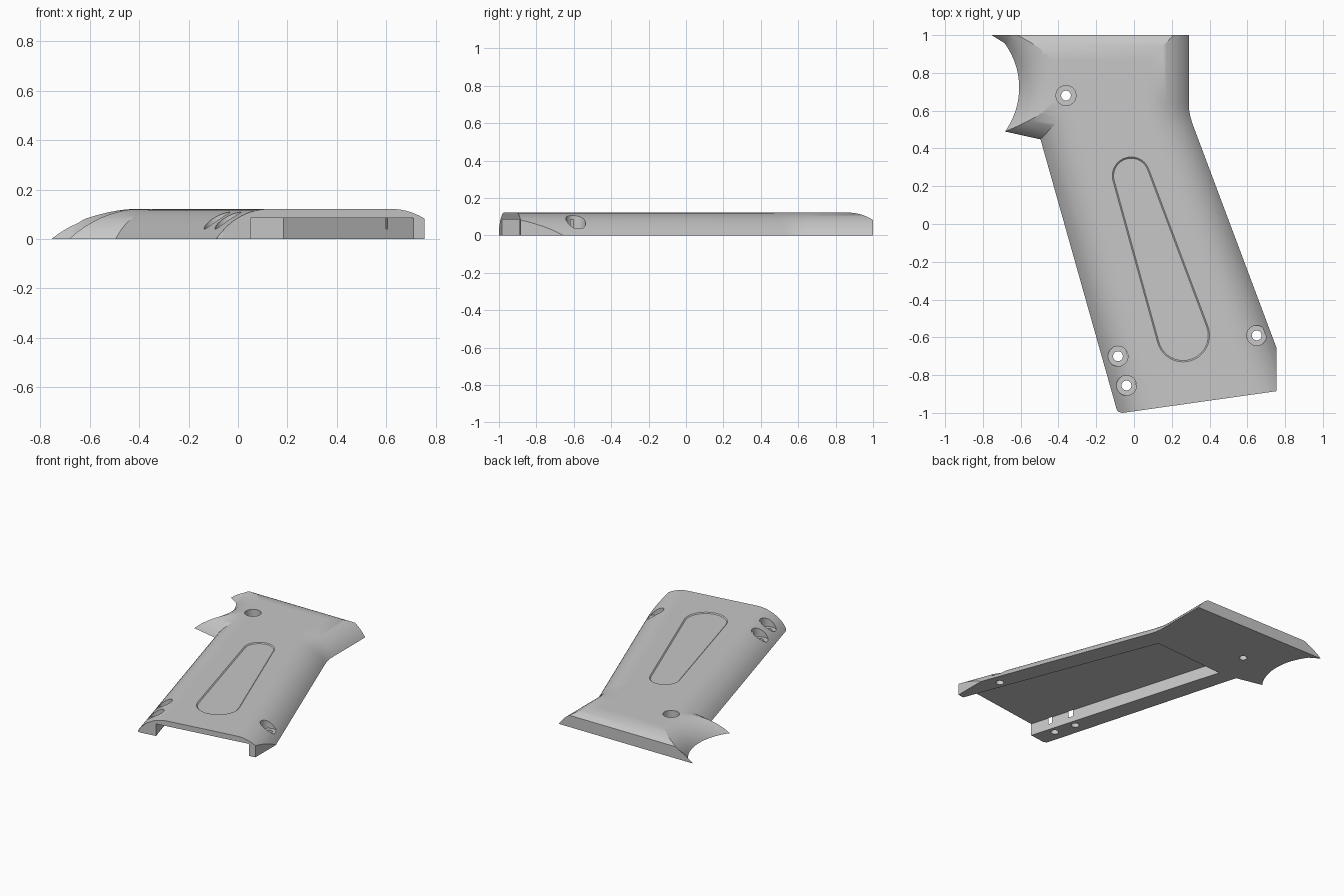
import bpy, bmesh, math
from mathutils import Vector

cube = bpy.data.objects.get("Cube")
if cube:
    bpy.data.objects.remove(cube, do_unlink=True)

TOP, WIDTH = 0.122, 0.215         # panel height, width of the rounded border
POCKET, SEAT = 0.085, 0.04        # pocket ceiling, screw seat height

grey = bpy.data.materials.new("grip grey")
grey.use_nodes = True
COLOR = (0.57, 0.57, 0.57, 1)
grey.diffuse_color = COLOR
grey.node_tree.nodes["Principled BSDF"].inputs["Base Color"].default_value = COLOR


def finish(name, bm):
    bmesh.ops.recalc_face_normals(bm, faces=bm.faces)
    mesh = bpy.data.meshes.new(name)
    bm.to_mesh(mesh)
    bm.free()
    mesh.materials.append(grey)
    obj = bpy.data.objects.new(name, mesh)
    bpy.context.collection.objects.link(obj)
    return obj


def loft(name, rings):
    """Closed solid through matching rings of points."""
    bm = bmesh.new()
    loops = [[bm.verts.new(p) for p in ring] for ring in rings]
    n = len(loops[0])
    for a, b in zip(loops, loops[1:]):
        for i in range(n):
            j = (i + 1) % n
            bm.faces.new((a[i], a[j], b[j], b[i]))
    bm.faces.new(loops[0])
    bm.faces.new(loops[-1])
    return finish(name, bm)


def prism(name, outline, z0, z1):
    return loft(name, [[(x, y, z) for x, y in outline] for z in (z0, z1)])


def arc(cx, cy, r, start, end, steps):
    angles = [math.radians(start + (end - start) * i / steps) for i in range(steps + 1)]
    return [(cx + r * math.cos(a), cy + r * math.sin(a)) for a in angles]


def disc(name, center, r, z0, z1):
    return prism(name, arc(*center, r, 0, 350, 35), z0, z1)


def border_profile():
    """Section of the waste outside the rounded border: (inset, height)."""
    r = (WIDTH ** 2 + TOP ** 2) / (2 * TOP)
    start = math.asin(WIDTH / r) + 0.07
    pts = []
    for i in range(15):
        a = start * (1 - i / 14)
        pts.append((WIDTH - r * math.sin(a), TOP - r + r * math.cos(a)))
    return pts + [(WIDTH, 0.2), (-0.1, 0.2), (-0.1, pts[0][1])]


def border_cutter(name, path):
    """Sweep the profile along a path with mitred corners, inside on the left."""
    pts = [Vector(p) for p in path]
    dirs = [(b - a).normalized() for a, b in zip(pts, pts[1:])]
    rings = []
    for i, p in enumerate(pts):
        d0, d1 = dirs[max(i - 1, 0)], dirs[min(i, len(dirs) - 1)]
        n0, n1 = Vector((-d0.y, d0.x)), Vector((-d1.y, d1.x))
        miter = (n0 + n1) / (1 + n0.dot(n1))
        rings.append([(*(p + miter * d), z) for d, z in border_profile()])
    return loft(name, rings)


def cut(target, cutter):
    mod = target.modifiers.new("cut", 'BOOLEAN')
    mod.operation, mod.solver, mod.object = 'DIFFERENCE', 'EXACT', cutter
    bpy.context.view_layer.objects.active = target
    bpy.ops.object.modifier_apply(modifier=mod.name)
    bpy.data.objects.remove(cutter, do_unlink=True)


# Blank with straight back, right and slanted front ends, slightly oversize elsewhere
panel = prism("grip_panel", [
    (0.755, -0.55), (0.33, 0.57), (0.33, 1), (-0.78, 1), (-0.66, 0.72), (-0.72, 0.46),
    (-0.53, 0.41), (-0.106, -0.955), (-0.096, -0.978), (-0.083, -0.994), (-0.06, -1),
    (0.755, -0.885)], 0, TOP)

# Rounded borders: right side, back, concave thumb notch, left side
cut(panel, border_cutter("right_border", [
    (1.0, -1.31), (0.31, 0.53), (0.298, 0.57), (0.291, 0.61), (0.29, 0.65), (0.29, 1.3)]))
cut(panel, border_cutter("back_border", [(1, 1.08), (-1.3, 1.08)]))
notch = arc(-1.004, 0.722, 0.396, 36.6, -36.6, 20)
cut(panel, border_cutter("notch_border", [(-0.95, 1.12)] + notch + [(-0.734, 0.422)]))
cut(panel, border_cutter("left_border", [
    (-0.83, 0.522), (-0.495, 0.448), (-0.095, -0.97), (0.05, -1.484)]))

# Open pocket underneath
cut(panel, prism("pocket", [
    (0.079, -1.08), (0.783, -1.08), (0.185, 0.47), (-0.365, 0.43)], -0.1, POCKET))

# Shallow tapered inlay recess on the top, with sloping sides
tilt = math.degrees(math.atan2(-0.845, 0.275))
lean = math.degrees(math.asin(0.04 / 0.889))
rings = []
for inset, z in ((0.007, TOP - 0.006), (0, TOP), (0, 0.2)):
    outline = (arc(-0.015, 0.255, 0.1 - inset, tilt + 90 + lean, tilt + 270 - lean, 20)
               + arc(0.26, -0.59, 0.14 - inset, tilt - 90 - lean, tilt + 90 + lean, 20))
    rings.append([(x, y, z) for x, y in outline])
cut(panel, loft("recess", rings))

# Screw holes with flat seats
for spot in ((-0.36, 0.68), (-0.085, -0.7), (-0.04, -0.855), (0.65, -0.59)):
    cut(panel, disc("screw_seat", spot, 0.053, SEAT, 0.25))
    cut(panel, disc("screw_hole", spot, 0.026, -0.1, 0.2))

# Smooth shading with crisp edges
bpy.ops.object.select_all(action='DESELECT')
panel.select_set(True)
bpy.context.view_layer.objects.active = panel
bpy.ops.object.shade_smooth_by_angle(angle=math.radians(25))
normals = panel.modifiers.new("even_normals", 'WEIGHTED_NORMAL')
normals.keep_sharp = True
